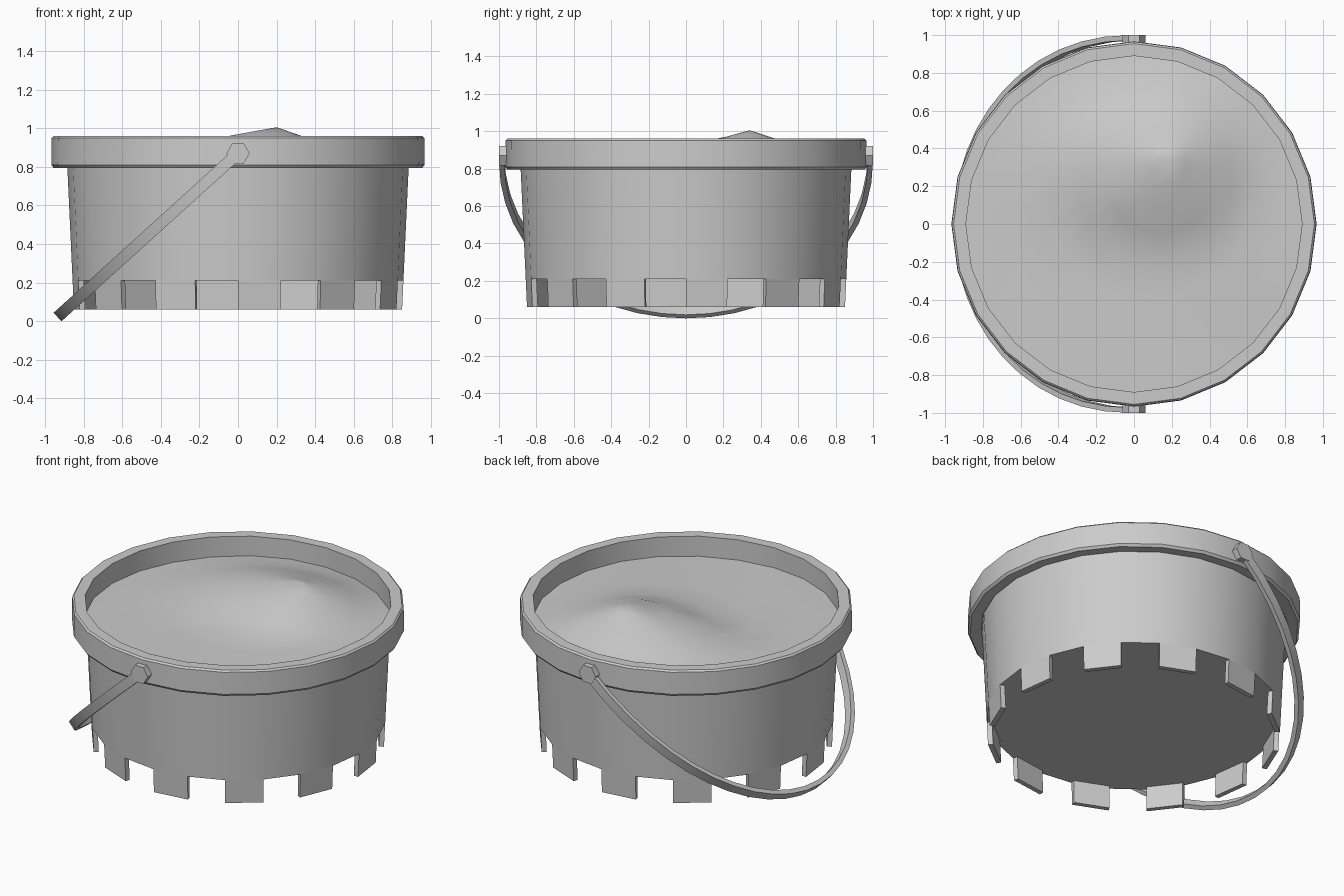
import bpy
from math import sin, cos, pi, radians, exp, hypot

if "Cube" in bpy.data.objects:
    bpy.data.objects.remove(bpy.data.objects["Cube"])

SIDES = 24


def make(name, verts, faces, smooth=True):
    me = bpy.data.meshes.new(name)
    me.from_pydata(verts, [], faces)
    me.update()
    ob = bpy.data.objects.new(name, me)
    bpy.context.collection.objects.link(ob)
    bpy.ops.object.select_all(action='DESELECT')
    ob.select_set(True)
    bpy.context.view_layer.objects.active = ob
    bpy.ops.object.mode_set(mode='EDIT')
    bpy.ops.mesh.select_all(action='SELECT')
    bpy.ops.mesh.normals_make_consistent(inside=False)
    bpy.ops.object.mode_set(mode='OBJECT')
    if smooth:
        bpy.ops.object.shade_smooth_by_angle(angle=radians(30))
    return ob


def polar(r, a, z):
    return (r * cos(a), r * sin(a), z)


def lathe(name, profile, closed):
    """Revolve (radius, z) points; an open profile gets flat end caps."""
    n = len(profile)
    verts = [polar(r, 2 * pi * k / SIDES, z) for r, z in profile for k in range(SIDES)]
    faces = []
    for i in range(n if closed else n - 1):
        for k in range(SIDES):
            j, m = (i + 1) % n, (k + 1) % SIDES
            faces.append((i * SIDES + k, i * SIDES + m, j * SIDES + m, j * SIDES + k))
    if not closed:
        faces.append(tuple(range(SIDES)))
        faces.append(tuple(range((n - 1) * SIDES, n * SIDES)))
    return make(name, verts, faces)


# Tapered bucket wall with its floor
lathe("bucket_body", [(0.857, 0.21), (0.885, 0.815)], False)

# Thick rim with small chamfers
lathe("rim", [(0.89, 0.80), (0.955, 0.795), (0.967, 0.81), (0.965, 0.95),
              (0.955, 0.96), (0.89, 0.96)], True)

# Twelve battlement teeth, one on every other side
verts, faces = [], []
for k in range(0, SIDES, 2):
    b = len(verts)
    a0, a1 = 2 * pi * k / SIDES, 2 * pi * (k + 1) / SIDES
    for z, r in ((0.06, 0.85), (0.21, 0.857)):
        verts += [polar(r, a0, z), polar(r, a1, z),
                  polar(r - 0.03, a1, z), polar(r - 0.03, a0, z)]
    for i in range(4):
        j = (i + 1) % 4
        faces.append((b + i, b + j, b + 4 + j, b + 4 + i))
    faces += [(b, b + 1, b + 2, b + 3), (b + 4, b + 5, b + 6, b + 7)]
make("base_teeth", verts, faces)

# Sand surface: rings spreading from an off-centre peak to the rim
PX, PY = 0.2, 0.34


def sand_height(x, y):
    dx, dy = x - PX, y - PY
    d = hypot(dx / (0.85 if dx < 0 else 0.45), dy / (0.5 if dy < 0 else 0.48))
    ridge = 0.035 * exp(-((x - 0.05) / 0.3) ** 2 - ((y - 0.12) / 0.1) ** 2)
    swell = 0.015 * (1 - min(1, x * x + y * y)) * (1 + sin(4 * x + 3 * y))
    return 0.83 + 0.175 * max(0, 1 - d) + (ridge + swell) * min(1, d)


rings = [0.1, 0.2, 0.32, 0.45, 0.6, 0.8, 1.0]
verts, faces = [(PX, PY, 1.005)], []
for t in rings:
    for k in range(SIDES):
        ex, ey, _ = polar(0.893, 2 * pi * k / SIDES, 0)
        x, y = PX + (ex - PX) * t, PY + (ey - PY) * t
        verts.append((x, y, sand_height(x, y)))
for k in range(SIDES):
    m = (k + 1) % SIDES
    faces.append((0, 1 + k, 1 + m))
    for i in range(len(rings) - 1):
        p, q = 1 + i * SIDES, 1 + (i + 1) * SIDES
        faces.append((p + k, q + k, q + m, p + m))
sand = make("sand", verts, faces)
if sum(p.normal.z for p in sand.data.polygons) < 0:
    sand.data.flip_normals()

# Carrying handle: flat strip swept along a tilted half ellipse
STEPS = 24
reach = hypot(0.935, 0.848)
dx, dz = -0.935 / reach, -0.848 / reach
verts, faces = [], []
for i in range(STEPS + 1):
    t = pi * i / STEPS
    c, s = cos(t), max(0, sin(t)) ** 0.95
    for a, b, w in ((1.0, reach, 0.03), (1.0, reach, -0.03),
                    (0.972, reach - 0.028, -0.03), (0.972, reach - 0.028, 0.03)):
        verts.append((dx * b * s + dz * w, a * c, 0.87 + dz * b * s - dx * w))
for i in range(STEPS):
    for j in range(4):
        m = (j + 1) % 4
        faces.append((4 * i + j, 4 * i + m, 4 * i + 4 + m, 4 * i + 4 + j))
faces += [(0, 1, 2, 3), tuple(range(4 * STEPS, 4 * STEPS + 4))]
make("handle", verts, faces)

# Hexagonal pivots on both sides
for side, name in ((-1, "front_pivot"), (1, "back_pivot")):
    verts = [(0.06 * cos(pi * k / 3), side * y, 0.87 + 0.06 * sin(pi * k / 3))
             for y in (0.94, 1.0) for k in range(6)]
    faces = [(k, (k + 1) % 6, (k + 1) % 6 + 6, k + 6) for k in range(6)]
    faces += [tuple(range(6)), tuple(range(6, 12))]
    make(name, verts, faces, smooth=False)
